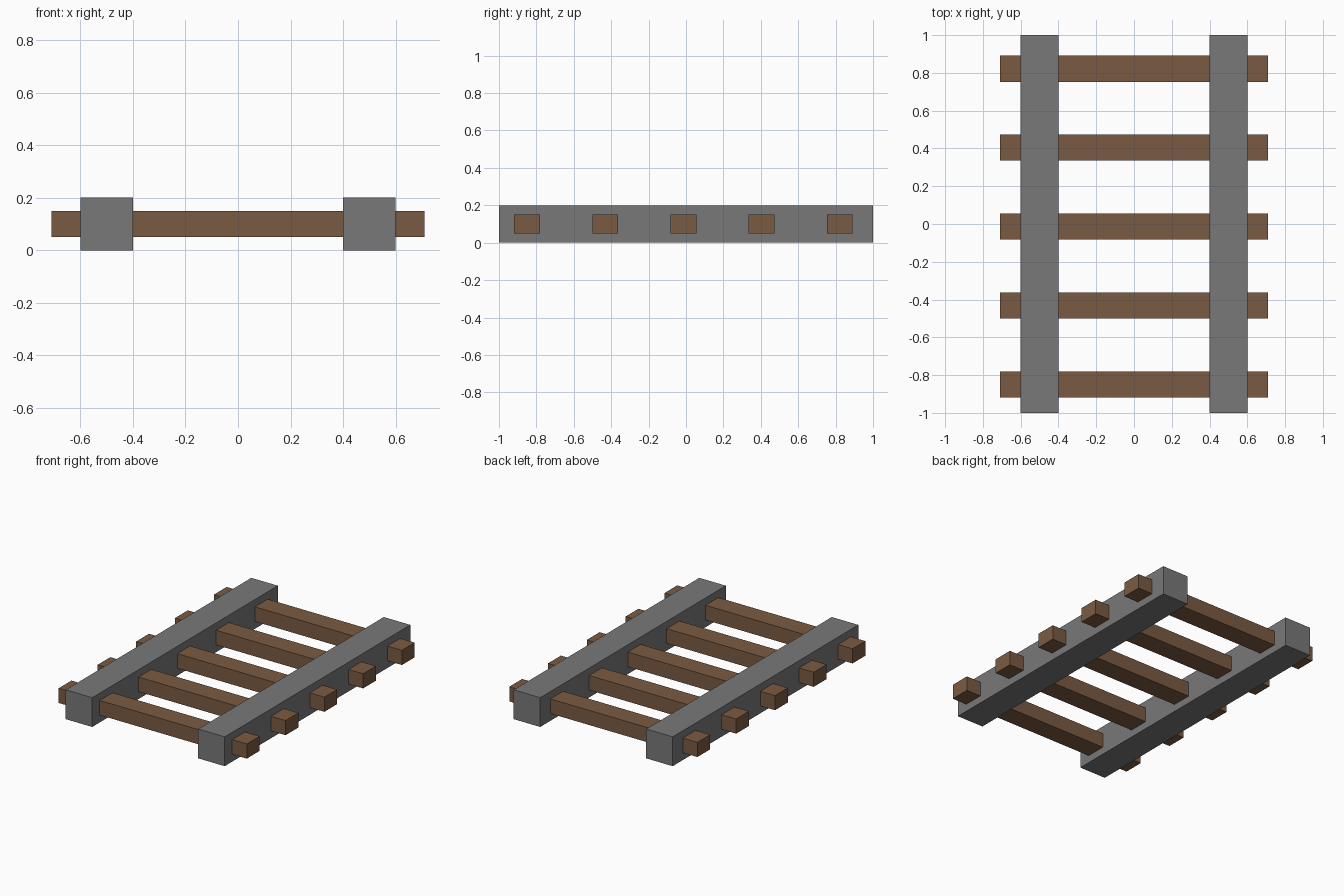
import bpy

if "Cube" in bpy.data.objects:
    bpy.data.objects.remove(bpy.data.objects["Cube"])


def material(name, colour):
    mat = bpy.data.materials.new(name)
    mat.diffuse_color = colour
    mat.use_nodes = True
    mat.node_tree.nodes["Principled BSDF"].inputs["Base Color"].default_value = mat.diffuse_color
    return mat


def box(name, centre, size, mat):
    bpy.ops.mesh.primitive_cube_add(size=1, location=centre)
    obj = bpy.context.object
    obj.name = name
    obj.scale = size
    bpy.ops.object.transform_apply(location=False, rotation=False, scale=True)
    obj.data.materials.append(mat)
    return obj


steel = material("steel", (0.19, 0.19, 0.19, 1))
wood = material("wood", (0.195, 0.105, 0.055, 1))

# Two long rails
for side, x in (("left", -0.5), ("right", 0.5)):
    box(f"{side}_rail", (x, 0, 0.1), (0.2, 2.0, 0.2), steel)

# Five cross ties passing through the rails
for i in range(5):
    y = -0.014 + (i - 2) * 0.418
    box(f"cross_tie_{i + 1}", (0, y, 0.1), (1.42, 0.138, 0.1), wood)
